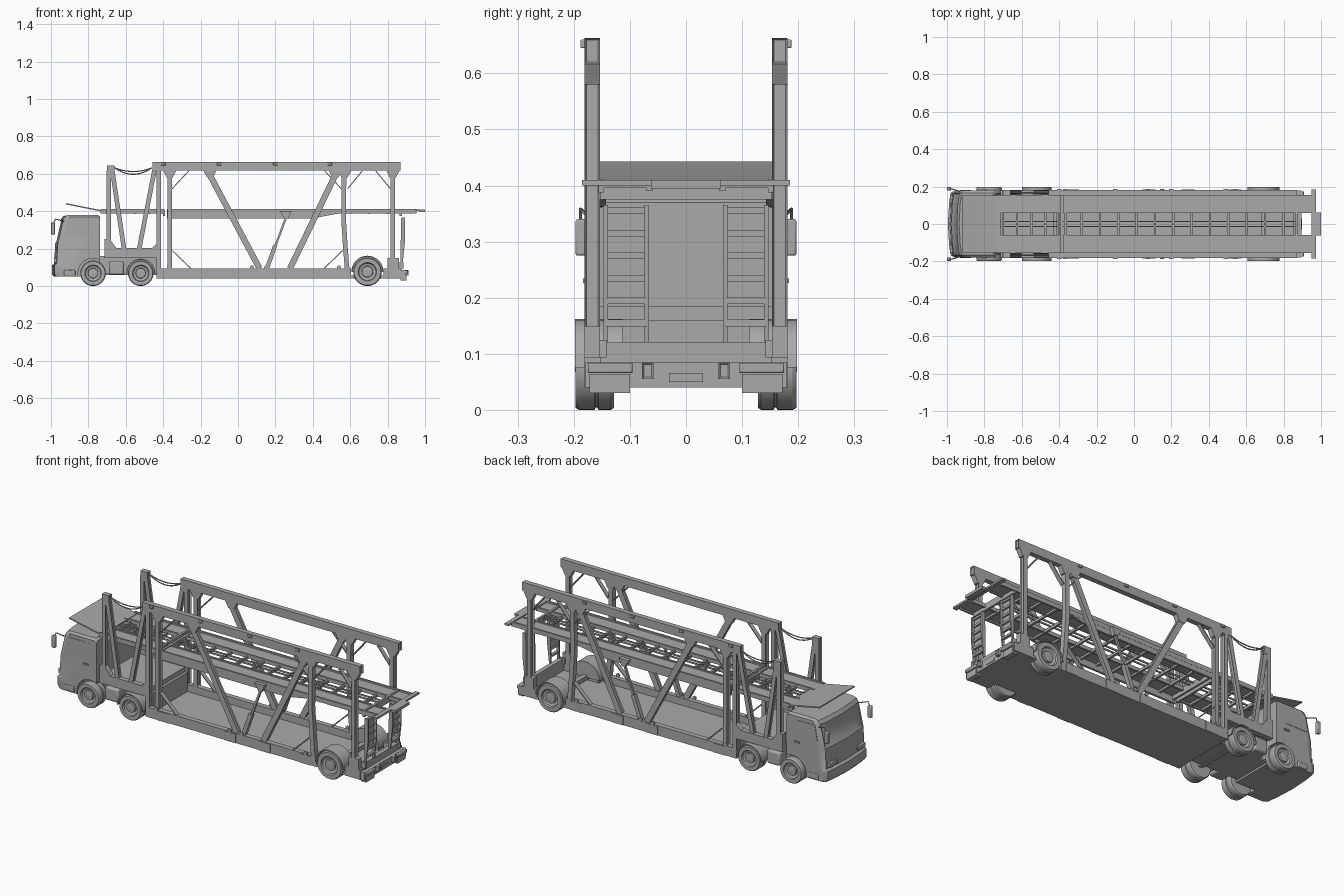
import bpy, bmesh
from math import sin, cos, pi, radians
from mathutils import Vector

if "Cube" in bpy.data.objects:
    bpy.data.objects.remove(bpy.data.objects["Cube"], do_unlink=True)

grey = bpy.data.materials.new("plain grey")
grey.use_nodes = True
grey.diffuse_color = (.4, .4, .4, 1)
grey.node_tree.nodes["Principled BSDF"].inputs["Base Color"].default_value = grey.diffuse_color
parts = []

# Shared levels and widths
floor, sill, deck, roof, top = .04, .094, .4, .38, .663
beam_bottom = top - .046
nose, cab_back, coupling, tail = -.995, -.737, -.43, .87
frame = (.153, .181)
strut_width = (.156, .179)
skin = (.177, .18)
full = (-.18, .18)
inner = (-.153, .153)
wheels = {"front": (-.775, .068), "drive": (-.52, .068), "trailer": (.692, .076)}
drive_x = wheels["drive"][0]
trailer_x, trailer_r = wheels["trailer"]


def around(middle, half):
    return (middle - half, middle + half)


def finish(name, bm, mirror=False, bevel=0):
    """Turn a bmesh into an object, optionally mirrored across the long axis."""
    bmesh.ops.recalc_face_normals(bm, faces=bm.faces)
    mesh = bpy.data.meshes.new(name)
    bm.to_mesh(mesh)
    bm.free()
    mesh.materials.append(grey)
    ob = bpy.data.objects.new(name, mesh)
    bpy.context.collection.objects.link(ob)
    if bevel:
        mod = ob.modifiers.new("Bevel", "BEVEL")
        mod.width, mod.segments = bevel, 2
    if mirror:
        ob.modifiers.new("Mirror", "MIRROR").use_axis = (False, True, False)
    parts.append(ob)
    return ob


def prism(name, outline, width, bevel=0, recess=0):
    """Extrude a side outline across a width; off-centre parts get a mirrored twin."""
    bm = bmesh.new()
    face = bm.faces.new([bm.verts.new((x, width[0], z)) for x, z in outline])
    ext = bmesh.ops.extrude_face_region(bm, geom=[face])
    moved = [v for v in ext["geom"] if isinstance(v, bmesh.types.BMVert)]
    bmesh.ops.translate(bm, verts=moved, vec=(0, width[1] - width[0], 0))
    bmesh.ops.recalc_face_normals(bm, faces=bm.faces)
    if recess:
        ends = [f for f in bm.faces if abs(f.normal.x) > .8]
        bmesh.ops.inset_individual(bm, faces=ends, thickness=.005, depth=-recess)
    return finish(name, bm, width[0] > -width[1], bevel)


def box(name, xs, ys, zs, bevel=0, recess=0):
    (a, b), (low, high) = xs, zs
    return prism(name, [(a, low), (b, low), (b, high), (a, high)], ys, bevel, recess)


def strut(name, start, end, thick, width=strut_width, recess=0):
    """Straight bar between two points in the side plane."""
    a, b = Vector(start), Vector(end)
    side = (b - a).orthogonal().normalized() * thick / 2
    prism(name, [a + side, b + side, b - side, a - side], width, recess=recess)


def lathe(name, x, z, profile, steps=40):
    """Spin a (radius, y) profile about an axle."""
    bm = bmesh.new()
    turns = [2 * pi * i / steps for i in range(steps)]
    rings = [[bm.verts.new((x + r * cos(t), y, z + r * sin(t))) for t in turns] for r, y in profile]
    for p, q in zip(rings, rings[1:]):
        for i in range(steps):
            bm.faces.new((p[i - 1], p[i], q[i], q[i - 1]))
    bm.faces.new(rings[0])
    bm.faces.new(rings[-1])
    return finish(name, bm, True)


def arc(x, z, r, steps=16):
    angles = [pi * i / steps for i in range(steps + 1)]
    return [(x + r * cos(a), z + r * sin(a)) for a in angles]


def tube(name, points, radius=.003):
    curve = bpy.data.curves.new(name, "CURVE")
    curve.dimensions, curve.bevel_depth, curve.bevel_resolution = "3D", radius, 2
    for side in (1, -1):
        line = curve.splines.new("POLY")
        line.points.add(len(points) - 1)
        for p, (x, y, z) in zip(line.points, points):
            p.co = (x, y * side, z, 1)
    curve.materials.append(grey)
    ob = bpy.data.objects.new(name, curve)
    bpy.context.collection.objects.link(ob)


# Cab shell, lofted across the width with a bowed nose
profile = [(-.985, .05), (nose, .065), (nose, .11), (-.983, .12), (-.977, .23), (-.948, .355),
           (-.935, .374), (-.9, roof), (-.75, roof), (cab_back, .37), (cab_back, .05)]
bm = bmesh.new()
loops, glass = [], []
for y in (-.178, -.166, -.11, 0, .11, .166, .178):
    edge = abs(y) > .17
    bow = .035 if edge else y * y / 2
    loops.append([bm.verts.new((x + bow * (x < -.93), y, z - .01 * (edge and z > .36))) for x, z in profile])
for s, (p, q) in enumerate(zip(loops, loops[1:])):
    for i in range(len(profile)):
        f = bm.faces.new((p[i - 1], p[i], q[i], q[i - 1]))
        if i == 5 and 0 < s < 5:
            glass.append(f)
bm.faces.new(loops[0])
bm.faces.new(loops[-1])
bmesh.ops.recalc_face_normals(bm, faces=bm.faces)
bmesh.ops.inset_region(bm, faces=glass, thickness=.007, depth=-.004)
cab = finish("cab", bm)

# Wheel arches cut from the cab
front_x, front_r = wheels["front"]
cutter = prism("arch_cutter", arc(front_x, front_r, .08) + [(front_x - .08, 0), (front_x + .08, 0)], (.12, .22))
cutter.hide_render = True
cutter.hide_set(True)
parts.remove(cutter)
cut = cab.modifiers.new("Arches", "BOOLEAN")
cut.object, cut.solver = cutter, "EXACT"

# Cab details
prism("side_window", [(-.925, .265), (-.8, .265), (-.8, .35), (-.91, .35)], skin)
box("door_handle", around(-.8, .015), (.17, .184), around(.23, .004))
box("door_seam", around(-.78, .002), skin, (.16, .35))
box("cab_step", around(-.9, .03), (.16, .183), (.055, .085), bevel=.004)
box("headlight", (-.985, -.96), (.09, .155), (.125, .15), bevel=.003)
box("mirror", (-1, -.978), (.178, .197), (.275, .34), bevel=.004)
tube("mirror_arm", [(-.93, .174, .345), (-.975, .188, .358), (-.99, .188, .33)])

# Dished wheels with grooved tyres, and their axles
for place, (x, r) in wheels.items():
    lathe(place + "_wheel", x, r, [
        (r * .6, .128), (r * .94, .128), (r, .134), (r, .156), (r * .93, .158), (r * .93, .161), (r, .163),
        (r, .19), (r * .94, .197), (r * .65, .197), (r * .6, .188), (r * .4, .183), (r * .38, .192), (r * .2, .194)])
    box(place + "_axle", around(x, .012), (-.13, .13), around(r, .012))
    if place != "front":
        outer = arc(x, r, r + .01)
        prism(place + "_fender", outer + arc(x, r, r + .004)[::-1], (.115, .198))
        prism(place + "_fender_wall", outer, (.112, .118))

# Tractor chassis and rear deck
box("chassis_rail", (cab_back, coupling), (.05, .075), (.07, .16))
box("tractor_underplate", (cab_back, coupling), (-.11, .11), (.06, .07))
box("fuel_tank", around(-.65, .04), (.1, .172), (.06, .135), bevel=.01)
box("tractor_deck", (-.715, coupling), inner, (.155, .185))
prism("tractor_side_beam", [(-.715, .15), (coupling, .15), (coupling, .23), (-.46, .203),
                            (-.65, .203), (-.685, .25), (-.715, .25)], frame)

# Trailer floor, side beams and bulkhead
box("trailer_floor", (coupling, tail), full, (floor, .055))
box("front_side_beam", (coupling, trailer_x - .087), frame, (floor, sill))
box("rear_side_beam", (trailer_x + .087, tail), frame, (floor, sill))
box("bulkhead", (coupling, coupling + .015), inner, (floor, .16))
for x in (-.33, .08, .29, .54):
    box("beam_plate", around(x, .035), (.18, .184), (floor, .09))

# Upright side frames
box("top_beam", (-.457, tail), frame, (beam_bottom, top), recess=.006)
for name, x, foot in (("tractor_mast", -.69, .2), ("coupling_post", coupling + .007, floor),
                      ("trailer_front_post", -.365, sill), ("trailer_rear_post", .828, floor)):
    box(name, around(x, .012), frame, (foot, beam_bottom), recess=.007)
box("mast_head", around(-.68, .021), frame, (.6, .643), recess=.006)
box("rear_post_foot", around(.83, .03), frame, (sill, .15))
for name, head, foot, base, thick in (
        ("mast_strut", -.672, -.608, .19, .024), ("mast_rear_strut", -.447, -.53, .19, .024),
        ("front_diagonal", -.163, .115, sill, .032), ("rear_diagonal", .532, .278, sill, .032)):
    strut(name, (head, beam_bottom), (foot, base), thick, recess=.005)
bend = [(.555, top), (.552, .36), (.562, .2), (.575, floor)]
prism("trailer_middle_post", bend + [(x + .025, z) for x, z in bend[::-1]], frame)
for x in (-.365, -.15, .52, .57, .828):
    prism("gusset", [(x - .035, beam_bottom), (x + .035, beam_bottom), (x + .016, .58), (x - .016, .58)], frame)
for x, reach in ((-.352, .09), (.552, -.09), (.586, .08), (.815, -.08)):
    strut("upper_brace", (x, .52), (x + reach, beam_bottom), .005)
for x, reach in ((-.352, .1), (.56, -.1)):
    strut("lower_brace", (x, .19), (x + reach, sill), .005)
for x in (-.4, -.1, .2, .49):
    box("beam_pin", around(x, .012), (.175, .188), (.645, .66), bevel=.002)
for x in (-.37, .075, .15, .54):
    lathe("frame_pin", x, .1, [(.01, .175), (.01, .186)], steps=16)

# Sagging hoses between the masts
for sag in (.02, .035):
    steps = [i / 10 for i in range(11)]
    tube("hose", [(-.66 + t / 5, .167, .632 - 4 * sag * t * (1 - t)) for t in steps])

# Upper deck: wheel tracks, centre ladder and edge beams
for start, end in ((-.735, -.4), (-.38, .955)):
    span = (start, end)
    box("deck_track", span, (.065, .154), around(deck, .004))
    box("deck_edge", span, (.146, .156), around(deck, .012))
    box("deck_inner_rail", span, (.06, .07), around(deck, .01))
    box("ladder_rail", (start, min(end, tail)), (.01, .016), around(deck, .004))
rungs = [-.7 + .075 * i for i in range(5)] + [-.28 + .098 * i for i in range(12)]
for x in rungs:
    box("ladder_rung", around(x, .006), inner, (.385, deck))
for x in (-.395, -.365, tail):
    box("deck_crossbeam", around(x, .006), inner, (.375, .41))
prism("deck_side_beam", [(-.38, .362), (deck, .362), (.54, .388), (.54, deck), (-.38, deck)], (.143, .155))
flap = [(-.92, .436), (-.74, deck), (-.715, deck)]
prism("front_flap", flap + [(x, z + .007) for x, z in flap[::-1]], inner)
box("tail_bar", around(.962, .012), (-.185, .185), (deck, .41))
box("tail_tab", (.97, 1), (-.062, .062), (.395, .41))

# Lifting cylinders
strut("lift_cylinder", (.155, sill), (.2, .22), .022)
strut("lift_rod", (.195, .2), (.26, .375), .011, (.161, .172))
prism("lift_bracket", [(.225, deck), (.285, deck), (.268, .36), (.248, .36)], (.15, .178))

# Folded loading ramps at the tail
for y in (.07, .143):
    prism("ramp_rail", [(tail, .12), (.88, .12), (.893, .24), (.893, .365), (.873, .365), (tail, .24)], around(y, .004))
ramp_width = (.07, .143)
for i in range(6):
    box("ramp_slat", (.872, .886), ramp_width, around(.155 + deck * i / 10, .006))
box("ramp_sheet", (.873, .877), ramp_width, (.19, .36))
box("ramp_hinge", (.84, .885), (.142, .154), (sill, .125))

# Rear bumper and lamps
box("rear_sill", (.85, .875), inner, (floor, .12))
box("rear_bumper", (.865, .895), full, (floor, .085))
box("tail_lamp", (.885, .908), (.095, .175), (.066, .084), bevel=.003)
box("bumper_end", (tail, .9), (.1, .172), (.03, .064))
box("tow_bracket", (.89, .912), around(.068, .01), (.055, .085), recess=.004)
box("plate_holder", (.89, .898), (-.03, .03), (.05, .066))

# Smooth round parts while keeping edges crisp
for ob in parts:
    ob.select_set(True)
bpy.context.view_layer.objects.active = cab
bpy.ops.object.shade_smooth_by_angle(angle=radians(30))
bpy.ops.object.select_all(action="DESELECT")
